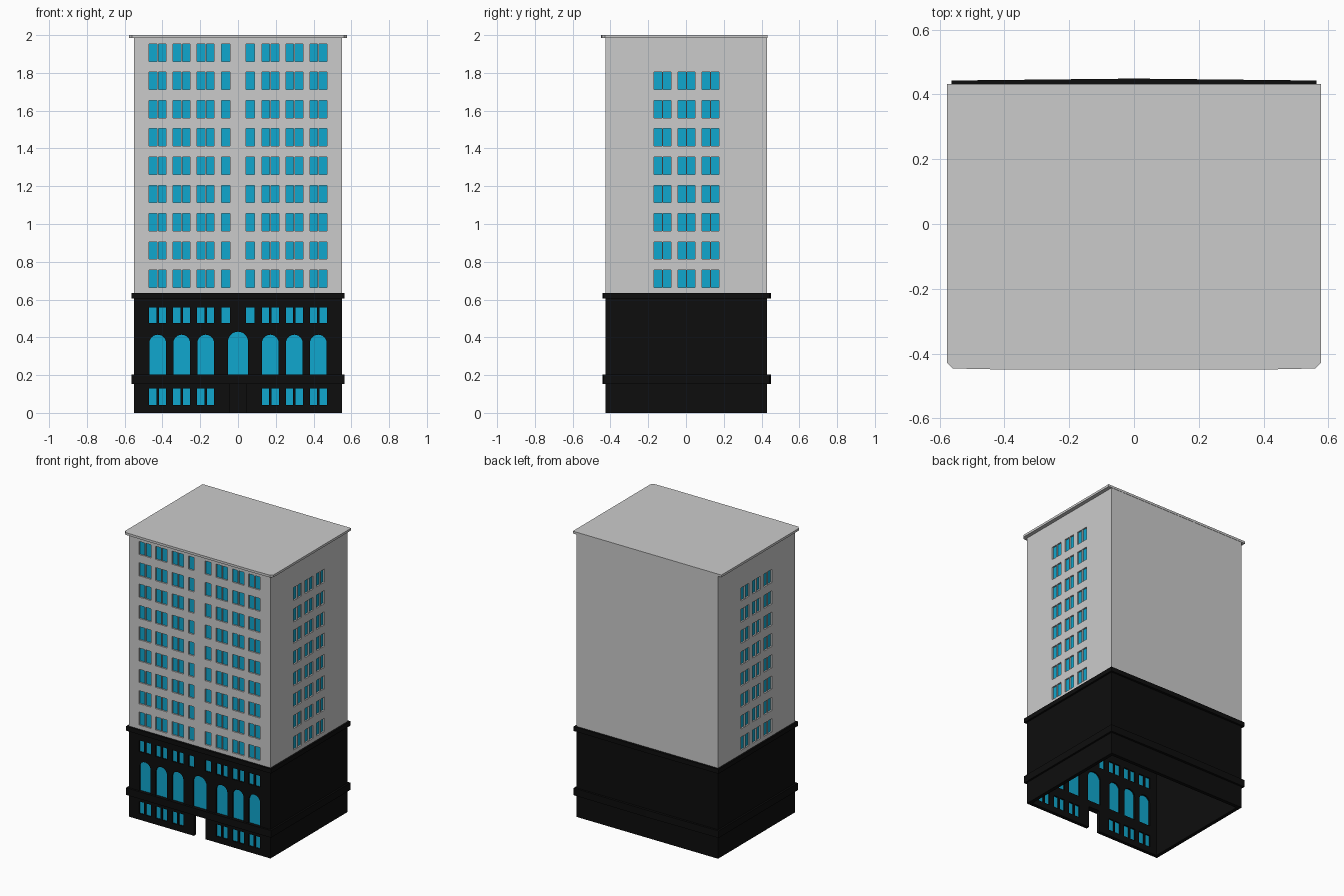
import bpy
from math import pi, cos, sin

if "Cube" in bpy.data.objects:
    bpy.data.objects.remove(bpy.data.objects["Cube"])

T = 0.025                      # wall thickness
X, Y0, Y1 = 0.55, -0.425, 0.43  # outer faces of the body
Z_BASE, Z_TOP = 0.62, 1.987


def material(name, rgb):
    m = bpy.data.materials.new(name)
    m.diffuse_color = (*rgb, 1)
    m.use_nodes = True
    m.node_tree.nodes["Principled BSDF"].inputs["Base Color"].default_value = m.diffuse_color
    return m


BLACK = material("black_stone", (0.004, 0.004, 0.004))
BLUE = material("blue_glass", (0.005, 0.39, 0.62))


def slab(name, polys, thick, loc=(0, 0, 0), rot=(0, 0, 0), mat=None):
    """Flat plate from closed outlines; inner outlines become holes."""
    cu = bpy.data.curves.new(name, 'CURVE')
    cu.dimensions, cu.fill_mode, cu.extrude = '2D', 'BOTH', thick / 2
    for pts in polys:
        s = cu.splines.new('POLY')
        s.points.add(len(pts) - 1)
        for p, (x, y) in zip(s.points, pts):
            p.co = (x, y, 0, 1)
        s.use_cyclic_u, s.use_smooth = True, False
    tmp = bpy.data.objects.new(name + "_outline", cu)
    bpy.context.collection.objects.link(tmp)
    dg = bpy.context.evaluated_depsgraph_get()
    me = bpy.data.meshes.new_from_object(tmp.evaluated_get(dg))
    bpy.data.objects.remove(tmp)
    for p in me.polygons:
        p.use_smooth = False
    me.materials.clear()
    if mat:
        me.materials.append(mat)
    ob = bpy.data.objects.new(name, me)
    ob.location, ob.rotation_euler = loc, rot
    bpy.context.collection.objects.link(ob)
    return ob


def rect(x0, x1, z0, z1):
    return [(x0, z0), (x1, z0), (x1, z1), (x0, z1)]


def arch(cx, r, z0, top):
    zc = top - r
    return [(cx - r, z0), (cx + r, z0)] + [
        (cx + r * cos(pi * i / 12), zc + r * sin(pi * i / 12)) for i in range(13)]


def pair(cx, z0, z1, gap):
    return [rect(cx - 0.045, cx - gap / 2, z0, z1), rect(cx + gap / 2, cx + 0.045, z0, z1)]


def front_row(z0, z1, gap, singles=True):
    out = []
    for s in (-1, 1):
        for c in (0.425, 0.298, 0.171):
            out += pair(s * c, z0, z1, gap)
        if singles:
            out.append(rect(s * 0.065 - 0.022, s * 0.065 + 0.022, z0, z1))
    return out


ROWS = [0.664 + 0.1497 * i for i in range(9)]
H = 0.092

# window openings
upper_front = [w for z in ROWS for w in front_row(z, z + H, 0.006)]
upper_side = [w for z in ROWS[:8] for c in (-0.124, 0.003, 0.13)
              for w in pair(c, z, z + H, 0.006)]
base_front = front_row(0.477, 0.557, 0.012) + front_row(0.043, 0.128, 0.012, False)
base_front += [arch(s * c, 0.044, 0.2, 0.414) for s in (-1, 1) for c in (0.425, 0.298, 0.171)]
base_front.append(arch(0, 0.053, 0.2, 0.43))

FRONT, SIDE = (pi / 2, 0, 0), (pi / 2, 0, pi / 2)
yf, yb, xs = Y0 + T / 2, Y1 - T / 2, X - T / 2

# front and back walls
slab("upper_front_wall", [rect(-X, X, Z_BASE, Z_TOP)] + upper_front, T, (0, yf, 0), FRONT)
slab("upper_front_glass", upper_front, 0.004, (0, yf, 0), FRONT, BLUE)
door = [(-X, 0), (-0.045, 0), (-0.045, 0.154), (0.045, 0.154), (0.045, 0),
        (X, 0), (X, Z_BASE), (-X, Z_BASE)]
slab("base_front_wall", [door] + base_front, T, (0, yf, 0), FRONT, BLACK)
slab("base_front_glass", base_front, 0.004, (0, yf, 0), FRONT, BLUE)
slab("upper_back_wall", [rect(-X, X, Z_BASE, Z_TOP)], T, (0, yb, 0), FRONT)
slab("base_back_wall", [rect(-X, X, 0, Z_BASE)], T, (0, yb, 0), FRONT, BLACK)

# side walls
for side, s in (("right", 1), ("left", -1)):
    loc = (s * xs, 0, 0)
    ya, yc = Y0 + T, Y1 - T
    slab(f"upper_{side}_wall", [rect(ya, yc, Z_BASE, Z_TOP)] + upper_side, T, loc, SIDE)
    slab(f"upper_{side}_glass", upper_side, 0.004, loc, SIDE, BLUE)
    slab(f"base_{side}_wall", [rect(ya, yc, 0, Z_BASE)], T, loc, SIDE, BLACK)

# black string courses around the base
ring = [(-0.563, -0.438), (0, -0.442), (0.563, -0.438), (0.563, 0.443), (0, 0.449), (-0.563, 0.443)]
hole = rect(-X + 0.01, X - 0.01, Y0 + 0.01, Y1 - 0.01)
for name, z0, z1 in (("upper_band", 0.605, 0.636), ("lower_band", 0.154, 0.204)):
    slab(name, [ring, hole], z1 - z0, (0, 0, (z0 + z1) / 2), mat=BLACK)

# roof slab with clipped front corners, flush at the back
half = [(0.42, -0.449), (0.56, -0.446), (0.577, -0.428), (0.577, 0.432)]
roof = half + [(-x, y) for x, y in reversed(half)]
slab("roof_cornice", [roof], 0.016, (0, 0, 1.992))
